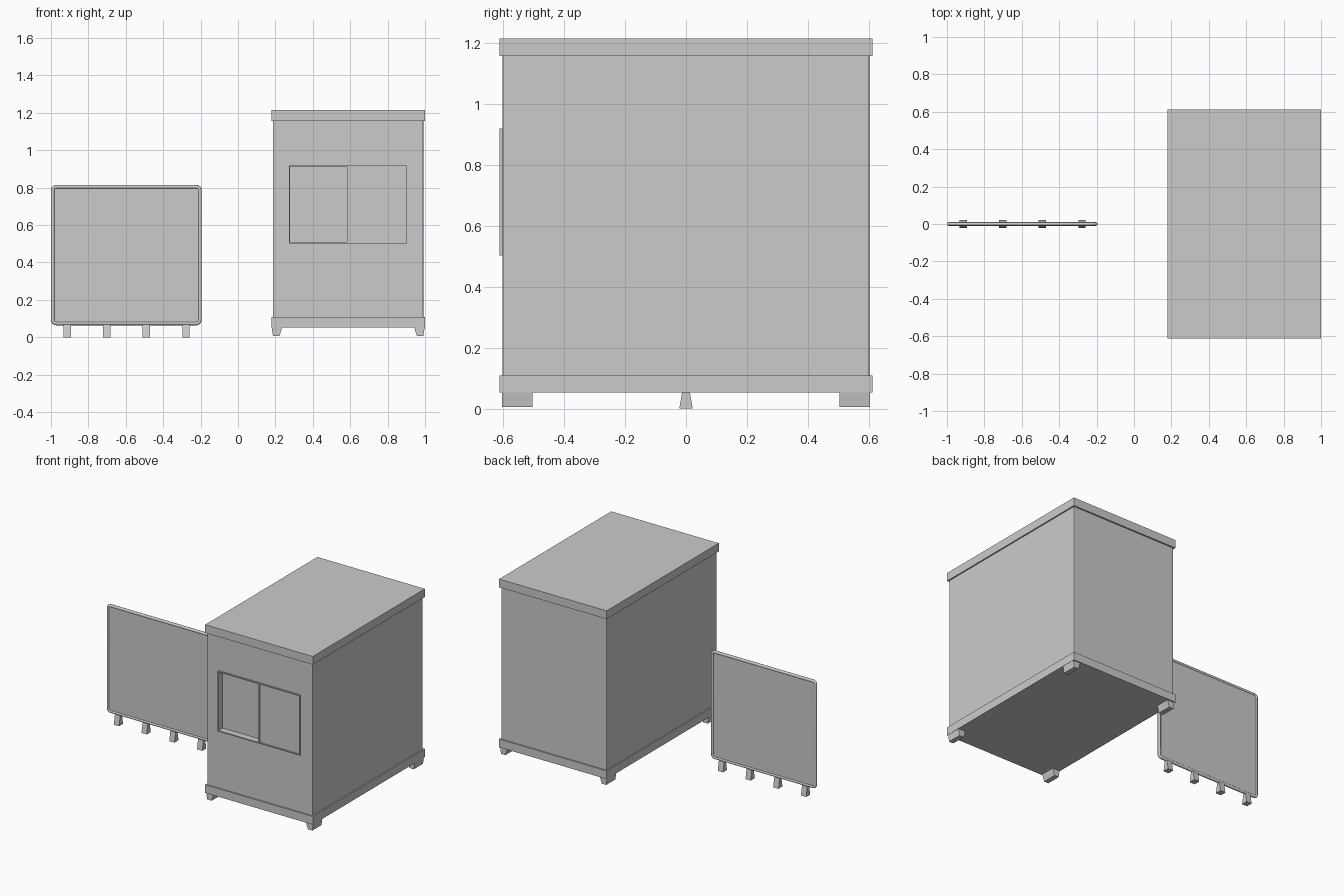
import bpy, bmesh, math

if "Cube" in bpy.data.objects:
    bpy.data.objects.remove(bpy.data.objects["Cube"])

CX = 0.589  # booth centre line


def finish(name, bm):
    bmesh.ops.recalc_face_normals(bm, faces=bm.faces[:])
    me = bpy.data.meshes.new(name)
    bm.to_mesh(me)
    bm.free()
    ob = bpy.data.objects.new(name, me)
    bpy.context.collection.objects.link(ob)
    return ob


def box(name, x0, x1, y0, y1, z0, z1, bevel=0):
    bm = bmesh.new()
    bmesh.ops.create_cube(bm, size=1)
    for v in bm.verts:
        v.co.x = x1 if v.co.x > 0 else x0
        v.co.y = y1 if v.co.y > 0 else y0
        v.co.z = z1 if v.co.z > 0 else z0
    if bevel:  # round the upright corners only
        edges = [e for e in bm.edges if abs(e.verts[0].co.z - e.verts[1].co.z) > 1e-4]
        bmesh.ops.bevel(bm, geom=edges, offset=bevel, segments=2, profile=0.5, affect='EDGES')
    return finish(name, bm)


def prism(name, pts, axis, a, b):
    """Extrude a (u, z) profile along 'x' or 'y' from a to b."""
    bm = bmesh.new()
    at = lambda u, z, t: (t, u, z) if axis == 'x' else (u, t, z)
    ends = [[bm.verts.new(at(u, z, t)) for u, z in pts] for t in (a, b)]
    for ring in ends:
        bm.faces.new(ring)
    n = len(pts)
    for i in range(n):
        j = (i + 1) % n
        bm.faces.new((ends[0][i], ends[0][j], ends[1][j], ends[1][i]))
    return finish(name, bm)


def rounded_rect(x0, x1, z0, z1, r, steps=5):
    pts = []
    corners = ((x1 - r, z1 - r), (x0 + r, z1 - r), (x0 + r, z0 + r), (x1 - r, z0 + r))
    for k, (cx, cz) in enumerate(corners):
        for i in range(steps + 1):
            a = math.pi / 2 * (k + i / steps)
            pts.append((cx + r * math.cos(a), cz + r * math.sin(a)))
    return pts


# Booth shell with a recess for the window
body = box("booth_body", 0.186, 0.991, -0.602, 0.602, 0.10, 1.16, bevel=0.006)
cutter = box("window_cutter", 0.277, 0.895, -0.7, -0.565, 0.507, 0.914)
cutter.hide_render = True
cutter.hide_viewport = True
cut = body.modifiers.new("window_recess", 'BOOLEAN')
cut.object = cutter
cut.solver = 'EXACT'

# Roof and base slabs
box("roof", 0.178, 1.0, -0.612, 0.612, 1.157, 1.214)
box("base", 0.178, 1.0, -0.612, 0.612, 0.052, 0.108)

# Window frame and fixed right-hand pane
x0, x1, z0, z1, t = 0.272, 0.90, 0.502, 0.919, 0.007
box("window_frame_left", x0, x0 + t, -0.611, -0.565, z0, z1)
box("window_frame_right", x1 - t, x1, -0.611, -0.565, z0, z1)
box("window_frame_bottom", x0 + t, x1 - t, -0.611, -0.565, z0, z0 + t)
box("window_frame_top", x0 + t, x1 - t, -0.611, -0.565, z1 - t, z1)
box("window_divider", 0.582, 0.590, -0.609, -0.565, z0 + t, z1 - t)
box("window_pane_right", 0.590, x1 - t, -0.604, -0.585, z0 + t, z1 - t)

# Booth feet, mirrored left to right
for side, s in (("left", -1), ("right", 1)):
    prof = [(CX + s * d, z) for d, z in ((0.409, 0.052), (0.353, 0.052), (0.368, 0.006), (0.402, 0.006))]
    for end, ya in (("front", -0.604), ("back", 0.504)):
        prism(f"booth_foot_{end}_{side}", prof, 'y', ya, ya + 0.10)

# Free-standing screen: plate inside a rounded tube frame
prism("screen_plate", rounded_rect(-0.99, -0.204, 0.075, 0.803, 0.015), 'y', -0.005, 0.005)
cu = bpy.data.curves.new("screen_frame", 'CURVE')
cu.dimensions = '3D'
path = rounded_rect(-0.99, -0.204, 0.074, 0.804, 0.018)
sp = cu.splines.new('POLY')
sp.points.add(len(path) - 1)
for p, (x, z) in zip(sp.points, path):
    p.co = (x, 0, z, 1)
sp.use_cyclic_u = True
sp.use_smooth = True
cu.bevel_depth = 0.010
cu.bevel_resolution = 2
frame = bpy.data.objects.new("screen_frame", cu)
bpy.context.collection.objects.link(frame)

# Screen feet, flared towards the floor
for i in range(4):
    x = -0.914 + i * 0.212
    prism(f"screen_foot_{i + 1}", [(-0.022, 0), (0.022, 0), (0.010, 0.068), (-0.010, 0.068)],
          'x', x - 0.020, x + 0.020)
